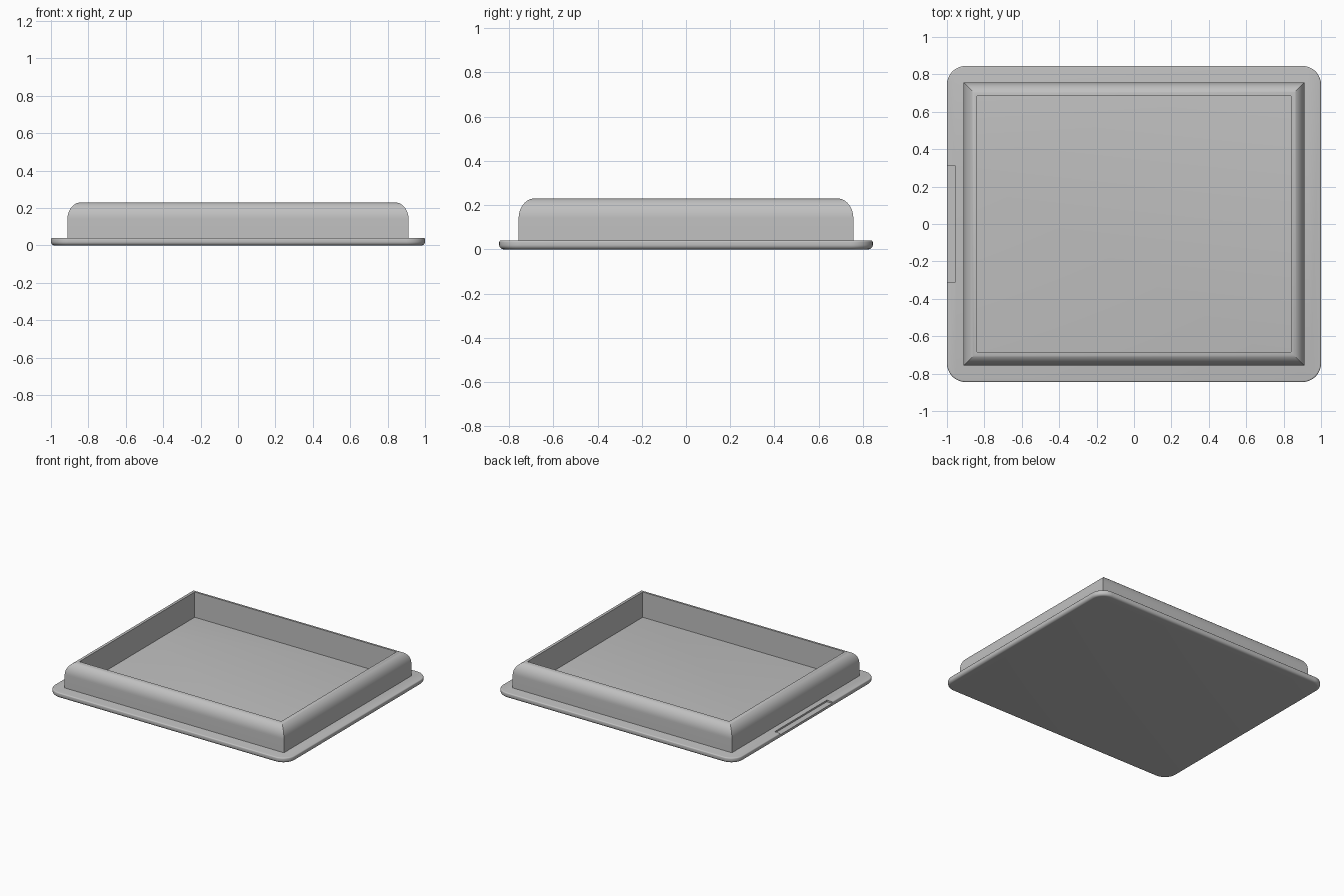
import bpy, bmesh, math

cube = bpy.data.objects.get("Cube")
if cube:
    bpy.data.objects.remove(cube, do_unlink=True)

grey = bpy.data.materials.new("plain grey")
grey.use_nodes = True
colour = (0.53, 0.53, 0.53, 1)
grey.diffuse_color = colour
grey.node_tree.nodes["Principled BSDF"].inputs["Base Color"].default_value = colour


def rounded_rect(hx, hy, radius, z, steps=10):
    """Corner points of a rounded rectangle; steps=0 gives square corners."""
    points = []
    for i, (sx, sy) in enumerate(((1, 1), (-1, 1), (-1, -1), (1, -1))):
        for k in range(steps + 1):
            a = math.pi / 2 * (i + k / max(steps, 1))
            r = radius if steps else 0
            points.append((sx * (hx - r) + r * math.cos(a),
                           sy * (hy - r) + r * math.sin(a), z))
    return points


def loft(name, loops, cap=False, closed=False):
    """Skin a stack of matching loops into one object."""
    bm = bmesh.new()
    rings = [[bm.verts.new(p) for p in loop] for loop in loops]
    n = len(rings[0])
    pairs = list(zip(rings, rings[1:]))
    if closed:
        pairs.append((rings[-1], rings[0]))
    for low, high in pairs:
        for i in range(n):
            j = (i + 1) % n
            bm.faces.new((low[i], low[j], high[j], high[i]))
    if cap:
        bm.faces.new(rings[0])
        bm.faces.new(rings[-1])
    bmesh.ops.recalc_face_normals(bm, faces=bm.faces)
    mesh = bpy.data.meshes.new(name)
    bm.to_mesh(mesh)
    bm.free()
    mesh.materials.append(grey)
    obj = bpy.data.objects.new(name, mesh)
    bpy.context.collection.objects.link(obj)
    return obj


def smooth(obj):
    bpy.ops.object.select_all(action="DESELECT")
    obj.select_set(True)
    bpy.context.view_layer.objects.active = obj
    bpy.ops.object.shade_smooth_by_angle(angle=math.radians(32))


# Base plate: rounded corners, large bottom fillet, small top fillet
top, low_r, high_r = 0.04, 0.02, 0.008
profile = []
for k in range(7):
    a = math.pi / 2 * k / 6
    profile.append((low_r * (1 - math.sin(a)), low_r * (1 - math.cos(a))))
for k in range(5):
    a = math.pi / 2 * k / 4
    profile.append((high_r * (1 - math.cos(a)), top - high_r * (1 - math.sin(a))))
plate = loft("base_plate", [rounded_rect(1 - d, 0.845 - d, 0.1 - d, z)
                            for d, z in profile], cap=True)

# Shallow latch notch in the right edge of the plate
bpy.ops.mesh.primitive_cube_add(size=1, location=(-1.0, 0, 0.053))
cutter = bpy.context.object
cutter.name = "notch_cutter"
cutter.scale = (0.09, 0.62, 0.05)
cutter.hide_render = True
cutter.data.materials.append(grey)
cut = plate.modifiers.new("notch", "BOOLEAN")
cut.operation, cut.solver, cut.object = "DIFFERENCE", "EXACT", cutter
bpy.ops.object.select_all(action="DESELECT")
plate.select_set(True)
bpy.context.view_layer.objects.active = plate
bpy.ops.object.modifier_apply(modifier=cut.name)
bpy.data.objects.remove(cutter, do_unlink=True)
smooth(plate)

# Raised rim: mitred corners, rounded outer shoulder, upright inner wall
width, shoulder, height = 0.072, 0.09, 0.23
rim_profile = [(0, top - 0.005)]
for k in range(13):
    a = math.pi / 2 * k / 12
    rim_profile.append((width * (1 - math.cos(a)),
                        height - shoulder * (1 - math.sin(a))))
rim_profile.append((width, top - 0.005))
rim = loft("raised_rim", [rounded_rect(0.912, 0.757 - d + d, 0, z, 0) if d == 0
                          else rounded_rect(0.912 - d, 0.757 - d, 0, z, 0)
                          for d, z in rim_profile], closed=True)
smooth(rim)
